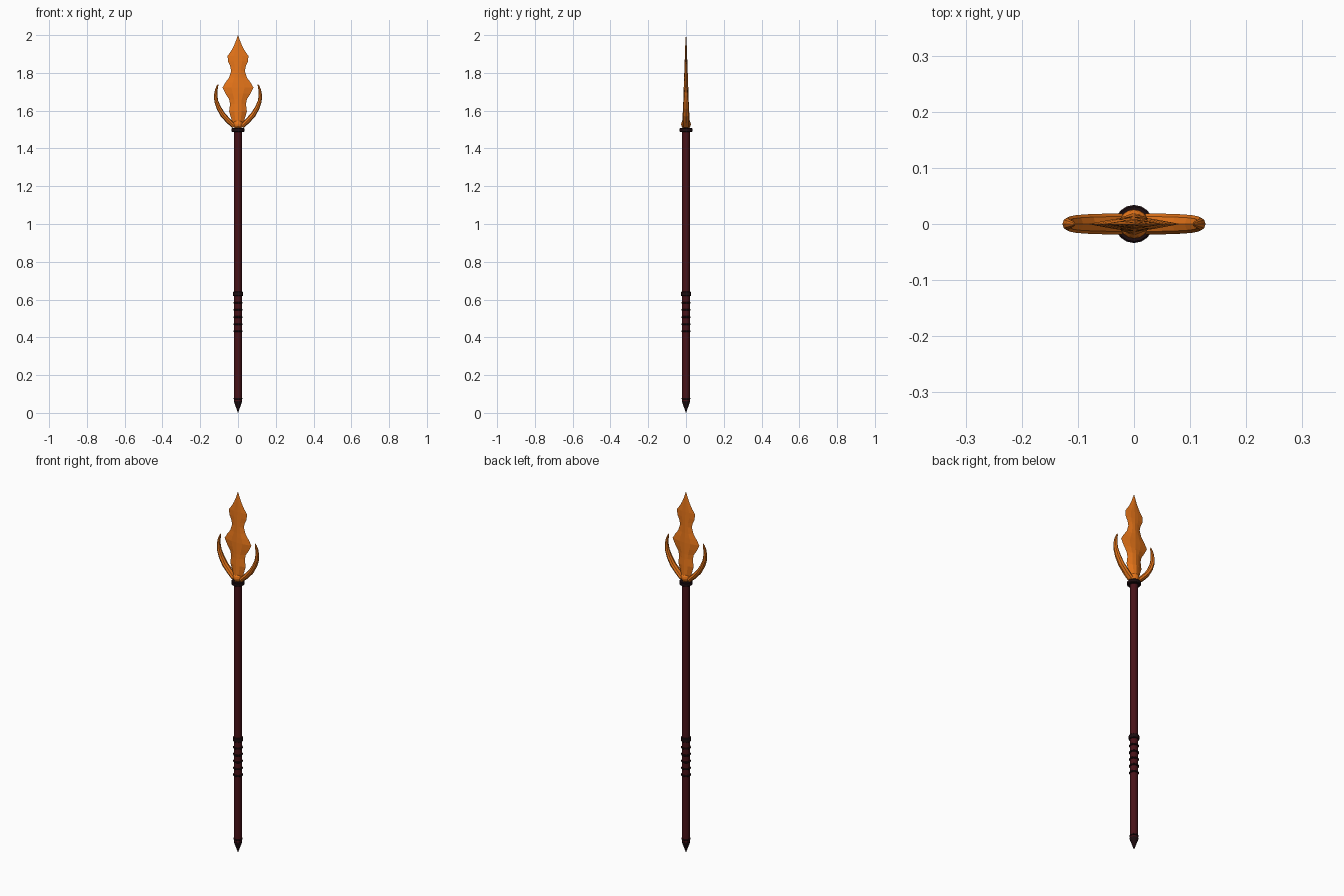
import bpy, bmesh
from math import sin, cos, pi
from mathutils import Vector

if "Cube" in bpy.data.objects:
    bpy.data.objects.remove(bpy.data.objects["Cube"])


def material(name, color):
    m = bpy.data.materials.new(name)
    m.diffuse_color = (*color, 1)
    m.use_nodes = True
    m.node_tree.nodes["Principled BSDF"].inputs["Base Color"].default_value = m.diffuse_color
    return m


FLAME = material("flame_orange", (0.80, 0.18, 0.01))
WOOD = material("dark_red", (0.065, 0.006, 0.009))
IRON = material("black_iron", (0.012, 0.004, 0.005))


def loft(name, rings, mat):
    """Skin a list of equal-length point rings and cap both ends."""
    bm = bmesh.new()
    rows = [[bm.verts.new(p) for p in ring] for ring in rings]
    n = len(rows[0])
    for a, b in zip(rows, rows[1:]):
        for i in range(n):
            j = (i + 1) % n
            bm.faces.new((a[i], a[j], b[j], b[i]))
    bm.faces.new(rows[0][::-1])
    bm.faces.new(rows[-1])
    bmesh.ops.remove_doubles(bm, verts=bm.verts, dist=1e-5)
    bmesh.ops.recalc_face_normals(bm, faces=bm.faces)
    me = bpy.data.meshes.new(name)
    bm.to_mesh(me)
    bm.free()
    ob = bpy.data.objects.new(name, me)
    bpy.context.collection.objects.link(ob)
    me.materials.append(mat)
    return ob


def lathe(name, profile, mat, n=16):
    return loft(name, [[(r * cos(2 * pi * i / n), r * sin(2 * pi * i / n), z)
                        for i in range(n)] for r, z in profile], mat)


def band(name, z0, z1, r, mat, c=0.003):
    return lathe(name, [(r - c, z0), (r, z0 + c), (r, z1 - c), (r - c, z1)], mat)


# Shaft, butt spike and its collar
lathe("shaft", [(0.02, 0.06), (0.02, 1.50)], WOOD)
lathe("butt_spike", [(0.0005, 0), (0.021, 0.058), (0.021, 0.064)], IRON)
band("butt_collar", 0.072, 0.08, 0.023, IRON, 0.002)

# Grip rings
for k in range(5):
    band(f"grip_ring_{k + 1}", 0.427 + 0.038 * k, 0.436 + 0.038 * k, 0.025, IRON)
band("grip_collar", 0.618, 0.642, 0.026, IRON)

# Head collar and ball socket
band("head_collar", 1.488, 1.508, 0.034, IRON)
lathe("socket_ball", [(0.026 * sin(pi * k / 8) + 1e-4, 1.528 - 0.026 * cos(pi * k / 8))
                      for k in range(9)], FLAME)

# Wavy flame blade: height, half width, half thickness
BLADE = [(1.51, 0.022, 0.022), (1.545, 0.032, 0.020), (1.595, 0.047, 0.017),
         (1.635, 0.042, 0.015), (1.66, 0.047, 0.014), (1.69, 0.066, 0.013),
         (1.722, 0.082, 0.012), (1.75, 0.066, 0.011), (1.775, 0.047, 0.010),
         (1.81, 0.036, 0.009), (1.835, 0.041, 0.008), (1.86, 0.053, 0.007),
         (1.89, 0.055, 0.006), (1.915, 0.037, 0.005), (1.945, 0.021, 0.004),
         (1.97, 0.011, 0.003), (2.0, 0.0005, 0.0005)]
SECTION = [(1, 0), (0.42, 0.75), (0, 1), (-0.42, 0.75),
           (-1, 0), (-0.42, -0.75), (0, -1), (0.42, -0.75)]
loft("flame_blade", [[(u * w, v * t, z) for u, v in SECTION] for z, w, t in BLADE], FLAME)

# Curved side prongs: x, z, in-plane radius, depth radius
PRONG = [(0.022, 1.518, 0.012, 0.019), (0.050, 1.545, 0.014, 0.0185),
         (0.080, 1.578, 0.014, 0.0175), (0.102, 1.615, 0.0125, 0.016),
         (0.115, 1.65, 0.0105, 0.0135), (0.1185, 1.68, 0.009, 0.011),
         (0.115, 1.71, 0.007, 0.008), (0.109, 1.73, 0.0045, 0.005),
         (0.105, 1.74, 0.001, 0.001)]
for side, label in ((1, "right"), (-1, "left")):
    rings = []
    for i, (x, z, a, b) in enumerate(PRONG):
        p, q = PRONG[max(i - 1, 0)], PRONG[min(i + 1, len(PRONG) - 1)]
        t = Vector((q[0] - p[0], q[1] - p[1])).normalized()
        rings.append([(side * (x + t.y * a * cos(2 * pi * k / 8)),
                       b * sin(2 * pi * k / 8),
                       z - t.x * a * cos(2 * pi * k / 8)) for k in range(8)])
    loft(f"{label}_prong", rings, FLAME)
